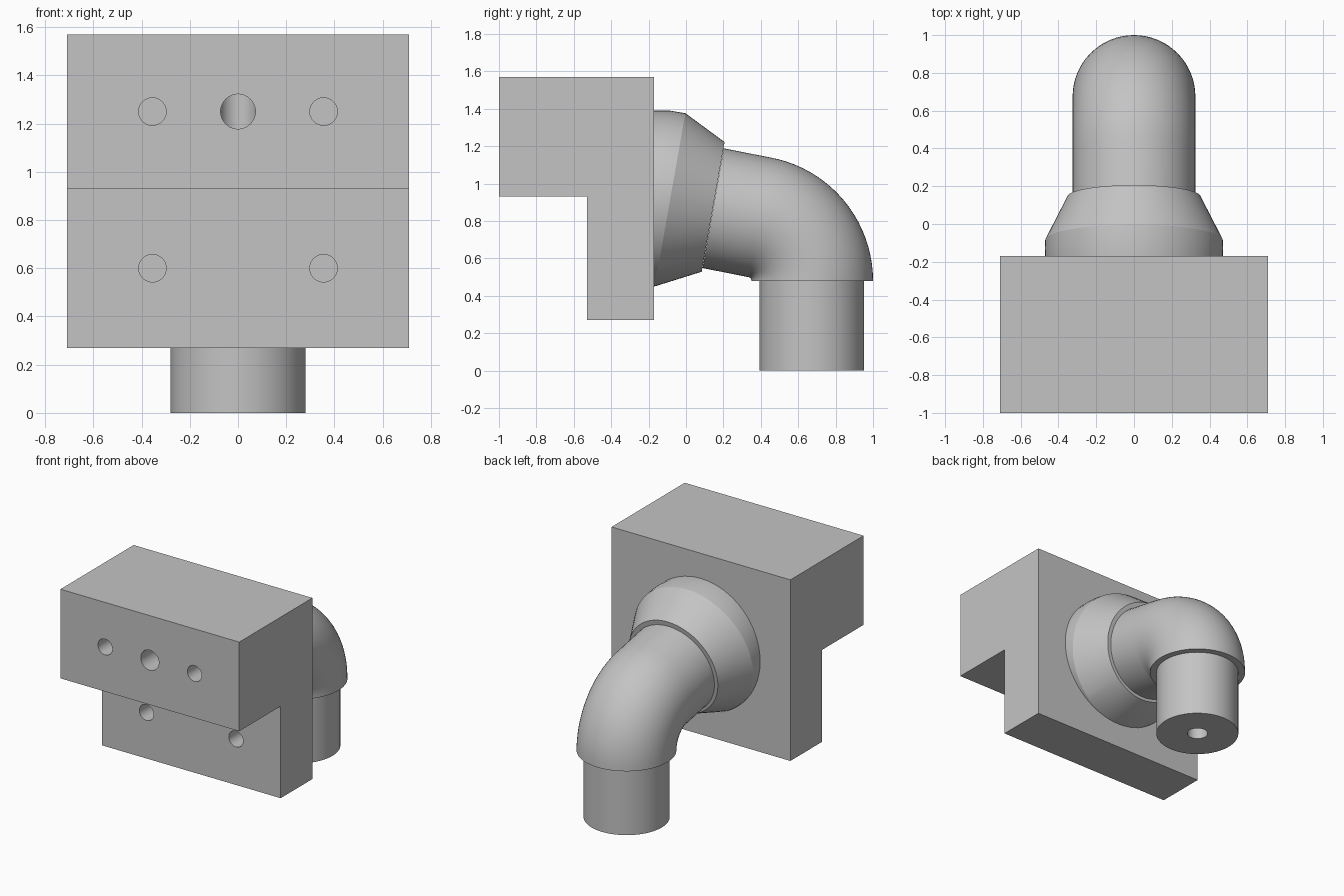
import bpy
import bmesh
from math import sin, cos, pi, radians

if "Cube" in bpy.data.objects:
    bpy.data.objects.remove(bpy.data.objects["Cube"], do_unlink=True)

GREY = (0.55, 0.55, 0.55, 1)
metal = bpy.data.materials.new("plain grey")
metal.use_nodes = True
metal.diffuse_color = GREY
metal.node_tree.nodes["Principled BSDF"].inputs["Base Color"].default_value = GREY

TILT = 10  # downward slope of the neck, in degrees


def finish(name, bm):
    bmesh.ops.recalc_face_normals(bm, faces=bm.faces)
    mesh = bpy.data.meshes.new(name)
    bm.to_mesh(mesh)
    bm.free()
    mesh.materials.append(metal)
    obj = bpy.data.objects.new(name, mesh)
    bpy.context.collection.objects.link(obj)
    return obj


def loft(name, rings, x=0, sides=64):
    """Skin round sections (y, z, radius, downward pitch of the axis)."""
    bm = bmesh.new()
    loops = []
    for y, z, r, pitch in rings:
        p = radians(pitch)
        angles = [2 * pi * i / sides for i in range(sides)]
        loops.append([bm.verts.new((x + r * cos(a), y + r * sin(a) * sin(p),
                                    z + r * sin(a) * cos(p))) for a in angles])
    for a, b in zip(loops, loops[1:]):
        for i in range(sides):
            j = (i + 1) % sides
            bm.faces.new((a[i], a[j], b[j], b[i]))
    bm.faces.new(loops[0])
    bm.faces.new(loops[-1])
    return finish(name, bm)


def extrude_profile(name, points, half_width):
    bm = bmesh.new()
    face = bm.faces.new([bm.verts.new((-half_width, y, z)) for y, z in points])
    new = bmesh.ops.extrude_face_region(bm, geom=[face])["geom"]
    verts = [v for v in new if isinstance(v, bmesh.types.BMVert)]
    bmesh.ops.translate(bm, verts=verts, vec=(2 * half_width, 0, 0))
    return finish(name, bm)


def bend(r, steps=20):
    """Sections of the quarter-like bend, turning from the neck to straight down."""
    radius, cy, cz = 0.345, 0.33, 0.48
    out = []
    for i in range(steps + 1):
        pitch = TILT + (90 - TILT) * i / steps
        a = radians(pitch)
        out.append((cy + radius * sin(a), cz + radius * cos(a), r, pitch))
    return out


# Stepped mounting block
block = extrude_profile("mounting_block", [
    (-1, 0.93), (-0.53, 0.93), (-0.53, 0.27),
    (-0.17, 0.27), (-0.17, 1.57), (-1, 1.57)], 0.71)

# Tapered neck, bent pipe and outlet
neck = loft("tapered_neck", [(-0.172, 0.92, 0.47, 0), (-0.13, 0.92, 0.472, 5),
                             (-0.085, 0.913, 0.47, TILT), (0.145, 0.875, 0.352, TILT)])
elbow = loft("elbow_pipe", [(0.145, 0.868, 0.325, TILT)] + bend(0.325))
outlet = loft("outlet_pipe", [(0.673, 0.48, 0.28, 90), (0.673, 0, 0.28, 90)])

# Cutters for the fluid passage
inlet = loft("inlet_cutter", [(-1.1, 1.25, 0.072, 0), (-0.35, 1.25, 0.072, 0)])
riser = loft("riser_cutter", [(-0.35, 1.36, 0.075, 90), (-0.35, 0.88, 0.075, 90)])
bore = loft("bore_cutter", [(-0.35, 0.96, 0.07, TILT)] + bend(0.07)
            + [(0.675, -0.1, 0.07, 90)])

# Cutters for the blind bolt holes
bolts = [loft("bolt_hole_cutter", [(front - 0.1, z, 0.057, 0), (front + 0.2, z, 0.057, 0)], x)
         for front, z in ((-1, 1.25), (-0.53, 0.6)) for x in (-0.355, 0.355)]

for part, cutters in ((block, [inlet, riser, bore] + bolts),
                      (neck, [bore]), (elbow, [bore]), (outlet, [bore])):
    bpy.context.view_layer.objects.active = part
    for cutter in cutters:
        mod = part.modifiers.new("hole", "BOOLEAN")
        mod.operation = "DIFFERENCE"
        mod.solver = "EXACT"
        mod.object = cutter
        bpy.ops.object.modifier_apply(modifier=mod.name)

for cutter in [inlet, riser, bore] + bolts:
    bpy.data.objects.remove(cutter, do_unlink=True)

# Smooth round walls, crisp edges
bpy.ops.object.select_all(action="DESELECT")
for part in (block, neck, elbow, outlet):
    part.select_set(True)
bpy.context.view_layer.objects.active = block
bpy.ops.object.shade_smooth_by_angle(angle=radians(20))
